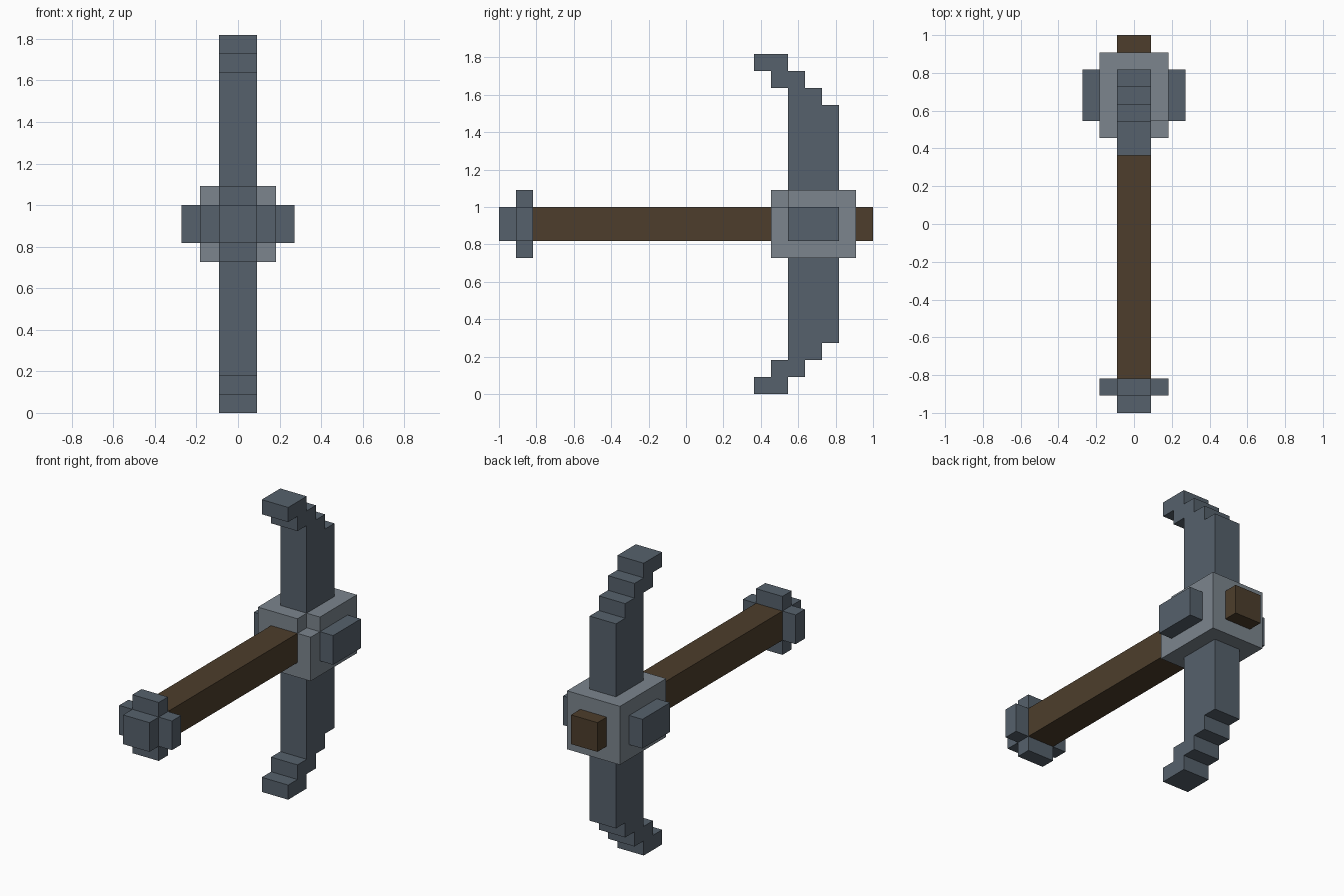
import bpy
import bmesh
from mathutils import Vector

U = 1 / 11  # one block of the model's grid

cube = bpy.data.objects.get("Cube")
if cube:
    bpy.data.objects.remove(cube, do_unlink=True)


def material(name, rgb):
    mat = bpy.data.materials.new(name)
    mat.use_nodes = True
    color = (*rgb, 1)
    mat.diffuse_color = color
    mat.node_tree.nodes["Principled BSDF"].inputs["Base Color"].default_value = color
    return mat


steel = material("dark steel", (0.093, 0.12, 0.15))
light_steel = material("light steel", (0.2, 0.235, 0.27))
wood = material("dark wood", (0.074, 0.048, 0.025))


def prism(name, mat, axis, *layers):
    """Extrude each (outline, start, end) layer along an axis, in grid blocks."""
    bm = bmesh.new()
    k = "xyz".index(axis)
    for outline, start, end in layers:
        points = []
        for a, b in outline:
            p = [a, b]
            p.insert(k, start)
            points.append(bm.verts.new(Vector(p) * U))
        face = bm.faces.new(points)
        top = bmesh.ops.extrude_face_region(bm, geom=[face])["geom"]
        shift = Vector((0, 0, 0))
        shift[k] = (end - start) * U
        bmesh.ops.translate(bm, vec=shift,
                            verts=[v for v in top if isinstance(v, bmesh.types.BMVert)])
    bmesh.ops.recalc_face_normals(bm, faces=bm.faces)
    mesh = bpy.data.meshes.new(name)
    bm.to_mesh(mesh)
    bm.free()
    mesh.materials.append(mat)
    obj = bpy.data.objects.new(name, mesh)
    bpy.context.collection.objects.link(obj)
    return obj


def rect(a0, a1, b0, b1):
    return [(a0, b0), (a1, b0), (a1, b1), (a0, b1)]


# Handle running through the head
prism("handle", wood, "y", (rect(-1, 1, 9, 11), -9, 11))

# Pommel: cross-shaped collar with a square end cap
cross = [(1, 1), (1, 2), (-1, 2), (-1, 1), (-2, 1), (-2, -1),
         (-1, -1), (-1, -2), (1, -2), (1, -1), (2, -1), (2, 1)]
prism("pommel_collar", steel, "y", ([(x, z + 10) for x, z in cross], -10, -9))
prism("pommel_cap", steel, "y", (rect(-1, 1, 9, 11), -11, -10))

# Head block with one chipped upper corner
chipped = [(-2, 5), (1, 5), (1, 6), (2, 6), (2, 10), (-2, 10)]
prism("head_block", light_steel, "z",
      (rect(-2, 2, 5, 10), 8, 11), (chipped, 11, 12))

# Raised plates on both sides of the head
for side, name in ((1, "left"), (-1, "right")):
    prism(name + "_side_plate", steel, "x", (rect(6, 9, 9, 11), 2 * side, 3 * side))

# Stepped blades, the lower one mirroring the upper
blade = [(6, 12), (9, 12), (9, 17), (8, 17), (8, 18), (7, 18), (7, 19), (6, 19),
         (6, 20), (4, 20), (4, 19), (5, 19), (5, 18), (6, 18)]
prism("upper_blade", steel, "x", (blade, -1, 1))
prism("lower_blade", steel, "x", ([(y, 20 - z) for y, z in blade], -1, 1))
